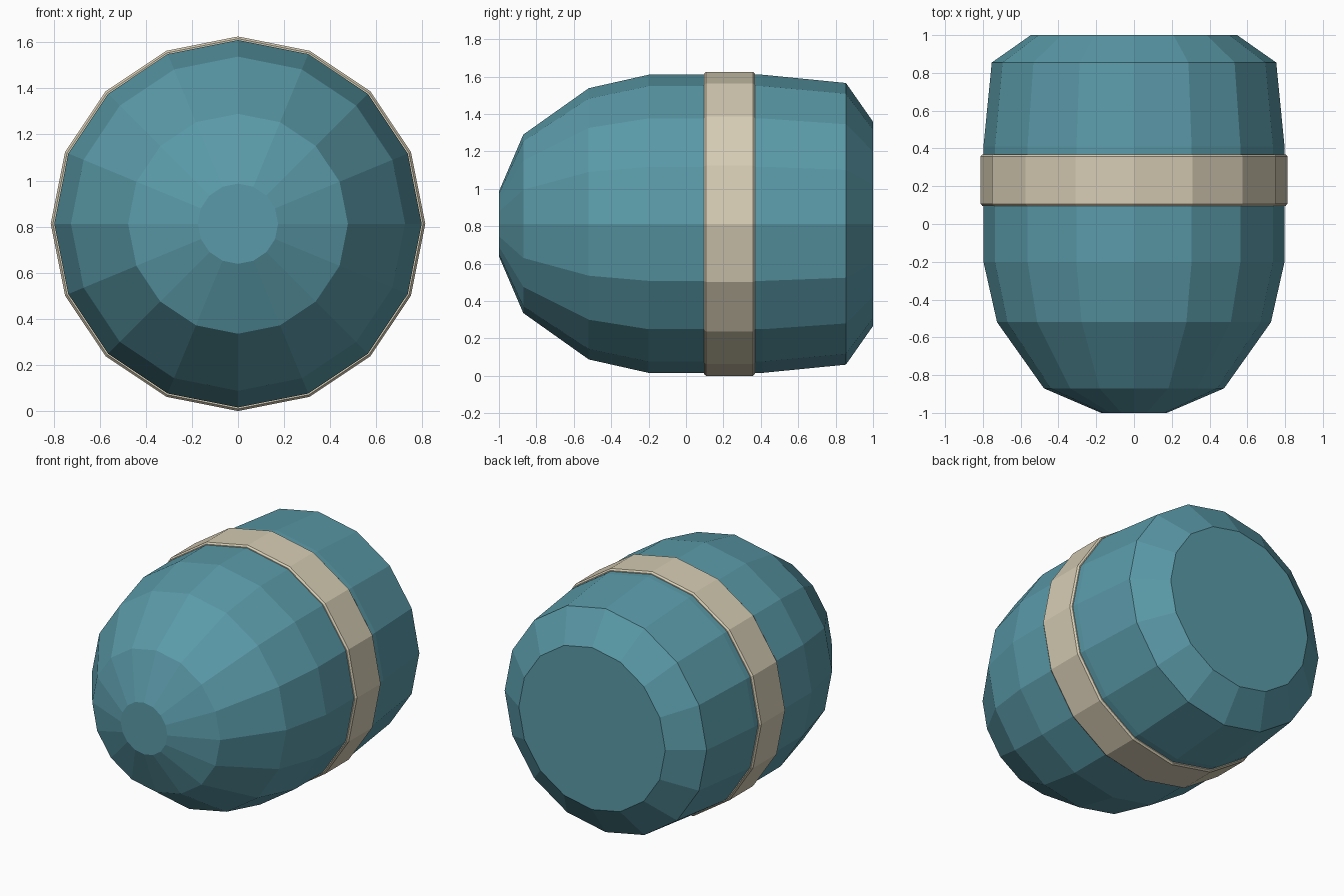
import bpy, bmesh, math

if "Cube" in bpy.data.objects:
    bpy.data.objects.remove(bpy.data.objects["Cube"])

SIDES = 16
CENTRE_Z = 0.8125


def material(name, rgb):
    m = bpy.data.materials.new(name)
    m.diffuse_color = (*rgb, 1.0)
    m.use_nodes = True
    m.node_tree.nodes["Principled BSDF"].inputs["Base Color"].default_value = m.diffuse_color
    return m


def lathe(name, profile, mat, closed=False):
    """Turn a (y, radius) profile around the horizontal y axis."""
    bm = bmesh.new()
    rings = []
    for y, r in profile:
        ring = []
        for i in range(SIDES):
            a = 2 * math.pi * i / SIDES
            ring.append(bm.verts.new((r * math.sin(a), y, CENTRE_Z + r * math.cos(a))))
        rings.append(ring)
    pairs = list(zip(rings, rings[1:]))
    if closed:
        pairs.append((rings[-1], rings[0]))
    else:
        bm.faces.new(rings[0])
        bm.faces.new(rings[-1])
    for a, b in pairs:
        for i in range(SIDES):
            j = (i + 1) % SIDES
            bm.faces.new((a[i], a[j], b[j], b[i]))
    bmesh.ops.recalc_face_normals(bm, faces=bm.faces)
    mesh = bpy.data.meshes.new(name)
    bm.to_mesh(mesh)
    bm.free()
    mesh.materials.append(mat)
    obj = bpy.data.objects.new(name, mesh)
    bpy.context.collection.objects.link(obj)
    return obj


teal = material("teal", (0.102, 0.323, 0.392))
cream = material("cream", (0.672, 0.604, 0.456))

# Bullet-shaped body with blunt nose (front) and chamfered flat rear
lathe("body", [(-1.0, 0.174), (-0.87, 0.477), (-0.52, 0.725), (-0.2, 0.797),
               (0.41, 0.797), (0.855, 0.753), (1.0, 0.546)], teal)

# Thin bevelled band around the body
lathe("band", [(0.096, 0.78), (0.096, 0.803), (0.107, 0.8125),
               (0.358, 0.8125), (0.369, 0.803), (0.369, 0.78)], cream, closed=True)
